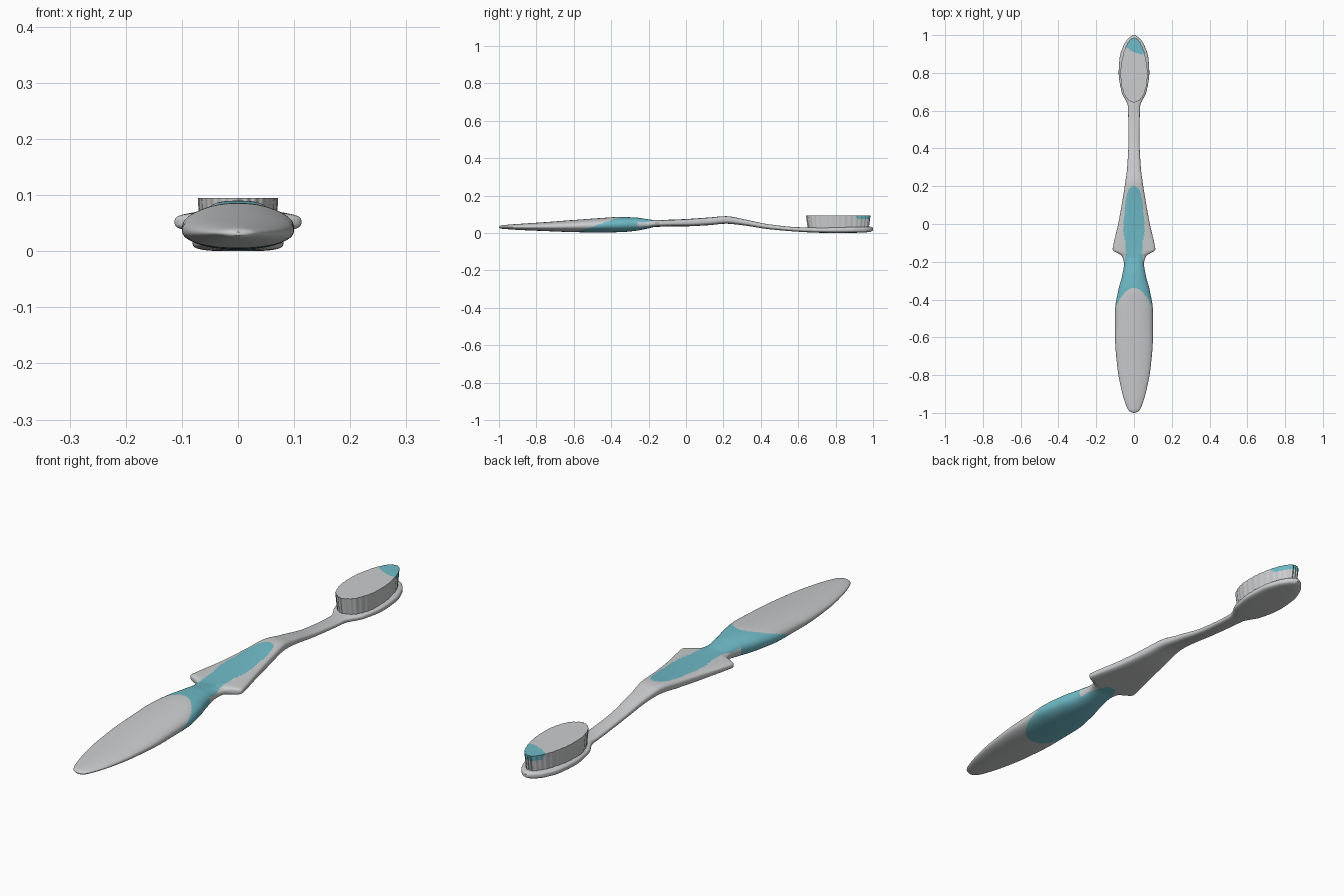
import bpy
import bmesh
import math

cube = bpy.data.objects.get("Cube")
if cube:
    bpy.data.objects.remove(cube, do_unlink=True)


def make_material(name, color):
    material = bpy.data.materials.new(name)
    material.use_nodes = True
    material.diffuse_color = (*color, 1)
    material.node_tree.nodes["Principled BSDF"].inputs["Base Color"].default_value = (*color, 1)
    return material


GREY = make_material("light grey plastic", (0.6, 0.61, 0.62))
TEAL = make_material("teal rubber", (0.16, 0.5, 0.58))


def interpolate(points, y):
    """Smooth curve through (y, value) points without overshoot."""
    last = len(points) - 1
    y = min(max(y, points[0][0]), points[last][0])
    i = 0
    while i < last - 1 and points[i + 1][0] < y:
        i += 1

    def secant(k):
        return (points[k + 1][1] - points[k][1]) / (points[k + 1][0] - points[k][0])

    def slope(k):
        if k == 0:
            return secant(k)
        if k == last:
            return secant(k - 1)
        a, b = secant(k - 1), secant(k)
        return 2 * a * b / (a + b) if a * b > 0 else 0

    (y0, v0), (y1, v1) = points[i], points[i + 1]
    h = y1 - y0
    t = (y - y0) / h
    s = 1 - t
    return (v0 * (1 + 2 * t) * s * s + v1 * (3 - 2 * t) * t * t
            + h * t * s * (slope(i) * s - slope(i + 1) * t))


def signed_power(value, exponent):
    return math.copysign(abs(value) ** exponent, value)


def loft(name, rings, paint):
    """Skin a list of closed rings, cap both ends and colour faces by rule."""
    bm = bmesh.new()
    rows = [[bm.verts.new(p) for p in ring] for ring in rings]
    count = len(rows[0])
    for a, b in zip(rows, rows[1:]):
        for j in range(count):
            k = (j + 1) % count
            bm.faces.new((a[j], a[k], b[k], b[j]))
    bm.faces.new(rows[0])
    bm.faces.new(rows[-1])
    bmesh.ops.recalc_face_normals(bm, faces=bm.faces)
    for face in bm.faces:
        face.material_index = int(paint(face.calc_center_median()))
    mesh = bpy.data.meshes.new(name)
    bm.to_mesh(mesh)
    bm.free()
    mesh.materials.append(GREY)
    mesh.materials.append(TEAL)
    obj = bpy.data.objects.new(name, mesh)
    bpy.context.collection.objects.link(obj)
    bpy.ops.object.select_all(action="DESELECT")
    obj.select_set(True)
    bpy.context.view_layer.objects.active = obj
    bpy.ops.object.shade_smooth_by_angle(angle=math.radians(40))
    return obj


# Body sections: y, half width, bottom, top, squareness
SECTIONS = [
    (-1, .004, .028, .034, 2), (-.99, .025, .024, .04, 2),
    (-.96, .042, .021, .044, 2), (-.88, .066, .016, .05, 2.1),
    (-.76, .088, .011, .058, 2.2), (-.6, .1, .005, .07, 2.2),
    (-.46, .1, .003, .08, 2.2), (-.35, .083, .005, .086, 2.2),
    (-.27, .062, .012, .083, 2.2), (-.21, .053, .023, .075, 2.3),
    (-.17, .064, .032, .07, 2.6), (-.135, .113, .034, .07, 3.2),
    (-.1, .107, .035, .071, 3.4), (0, .084, .036, .075, 3.4),
    (.12, .062, .042, .083, 3.2), (.215, .047, .05, .09, 3),
    (.3, .036, .042, .076, 2.6), (.45, .029, .02, .046, 2.6),
    (.62, .032, .006, .031, 2.6), (.7, .066, .002, .031, 3),
    (.8, .081, 0, .033, 3.4), (.88, .076, .001, .034, 3.4),
    (.95, .053, .003, .034, 3.2), (.985, .028, .007, .034, 2.6),
    (1, .006, .014, .028, 2),
]
CURVES = [[(s[0], s[k]) for s in SECTIONS] for k in range(1, 5)]
GRIP_TOP = [(-.27, .057), (-.2, .05), (-.13, .042), (-.03, .056),
            (.1, .046), (.17, .033), (.195, .016), (.2, 0)]
GRIP_BELOW = [(-.27, .055), (-.2, .045), (-.15, .027), (-.13, 0)]


def body_ring(y, count=80):
    width, low, high, square = (interpolate(c, y) for c in CURVES)
    ring = []
    for j in range(count):
        angle = math.tau * j / count
        x = width * signed_power(math.cos(angle), 2 / square)
        z = (low + high) / 2 + (high - low) / 2 * signed_power(math.sin(angle), 2 / square)
        ring.append((x, y, z))
    return ring


def is_grip(p):
    """Rubber wraps the waist and runs to a pad on the wings."""
    if p.y > .2 or p.y < -.63:
        return False
    width, low, high, _ = (interpolate(c, p.y) for c in CURVES)
    above = p.z > (low + high) / 2
    if p.y > -.26:
        outline = GRIP_TOP if above else GRIP_BELOW
        return p.y < outline[-1][0] and abs(p.x) < interpolate(outline, p.y)
    side = min(abs(p.x) / width, 1)
    drop = 1 - math.sqrt(1 - side * side)
    return p.y > (-.34 - .14 * drop if above else -.615 + .135 * drop)


# Handle, neck and head in one continuous body
loft("handle_and_head", [body_ring(-1 + i / 200) for i in range(401)], is_grip)


# Bristle block: fluted egg outline, slightly flared upward
def bristle_ring(z, inset=1, count=192):
    flare = inset * (1 + .05 * (z - .03) / .06)
    ring = []
    for j in range(count):
        angle = math.tau * j / count
        flute = 1 + .012 * math.cos(32 * angle) + .006 * math.sin(11 * angle)
        c, s = math.cos(angle), math.sin(angle)
        x = .067 * c * (1 - .14 * s) * flare * flute
        ring.append((x, .815 + .162 * s * flare * flute, z))
    return ring


def is_tip_tuft(p):
    return p.z > .076 and p.y > .9 + 5 * (p.x - .045) ** 2 + (.094 - p.z)


levels = [.025 + .005 * i for i in range(14)]
rings = [bristle_ring(z) for z in levels]
rings += [bristle_ring(.095, 1 - i / 30) for i in range(30)]
loft("bristles", rings, is_tip_tuft)
